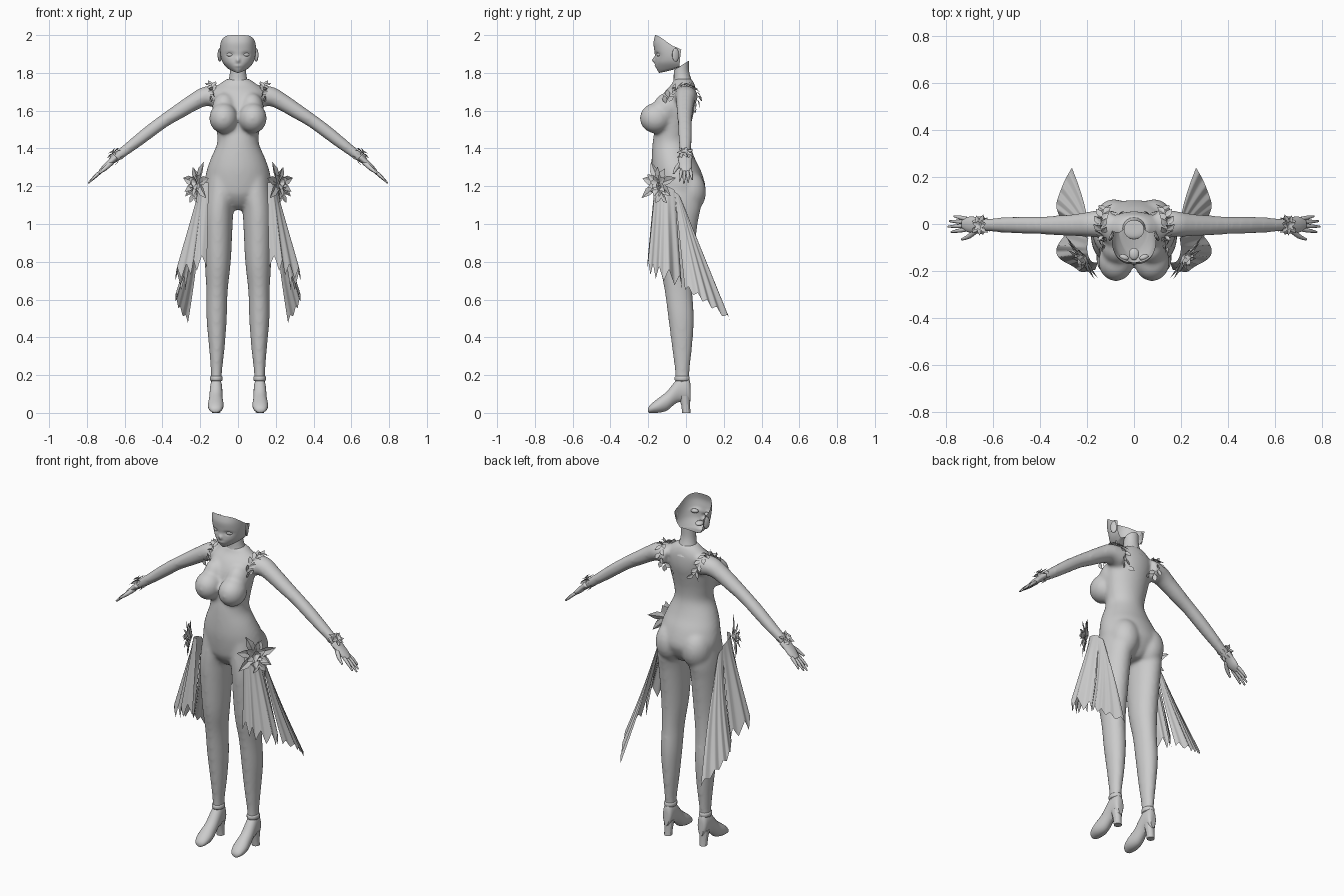
import bpy, bmesh, math
from mathutils import Vector as V, Matrix

if "Cube" in bpy.data.objects:
    bpy.data.objects.remove(bpy.data.objects["Cube"])

mat = bpy.data.materials.new("plain_grey")
mat.diffuse_color = (0.6, 0.6, 0.6, 1)
mat.use_nodes = True
mat.node_tree.nodes["Principled BSDF"].inputs["Base Color"].default_value = mat.diffuse_color


def finish(name, bm, smooth=True, mirror=False, recalc=True):
    if recalc:
        bmesh.ops.recalc_face_normals(bm, faces=bm.faces)
    me = bpy.data.meshes.new(name)
    bm.to_mesh(me)
    bm.free()
    me.materials.append(mat)
    for p in me.polygons:
        p.use_smooth = smooth
    ob = bpy.data.objects.new(name, me)
    bpy.context.collection.objects.link(ob)
    if mirror:
        ob.modifiers.new("mirror", 'MIRROR').use_mirror_merge = False
    return ob


def spline(pts, steps=4):
    """Catmull-Rom through tuples of any length."""
    out = []
    for i in range(len(pts) - 1):
        a, b, c, d = pts[max(i - 1, 0)], pts[i], pts[i + 1], pts[min(i + 2, len(pts) - 1)]
        for k in range(steps):
            t = k / steps
            out.append(tuple(0.5 * (2 * q + (r - p) * t + (2 * p - 5 * q + 4 * r - s) * t * t
                                    + (3 * q - p - 3 * r + s) * t ** 3) for p, q, r, s in zip(a, b, c, d)))
    return out + [tuple(pts[-1])]


def loft(bm, rings, n=20, caps=True):
    """rings: (centre, half axis u, half axis v)"""
    rows = [[bm.verts.new(c + u * math.cos(2 * math.pi * i / n) + v * math.sin(2 * math.pi * i / n))
             for i in range(n)] for c, u, v in rings]
    for a, b in zip(rows, rows[1:]):
        for i in range(n):
            bm.faces.new((a[i], a[(i + 1) % n], b[(i + 1) % n], b[i]))
    if caps:
        bm.faces.new(rows[0])
        bm.faces.new(rows[-1])


def ball(bm, c, r, rot=Matrix()):
    bmesh.ops.create_uvsphere(bm, u_segments=20, v_segments=12, radius=1,
                              matrix=Matrix.Translation(c) @ rot @ Matrix.Diagonal((*r, 1)))


def limb(bm, pts, n=16, flat=1.0, steps=4):
    """tube through (x, y, z, radius); flat scales the y axis"""
    p = spline(pts, steps)
    rings = []
    for i, q in enumerate(p):
        d = (V(p[min(i + 1, len(p) - 1)][:3]) - V(p[max(i - 1, 0)][:3])).normalized()
        side = d.cross(V((0, 1, 0))).normalized()
        rings.append((V(q[:3]), side * q[3], d.cross(side) * q[3] * flat))
    loft(bm, rings, n)


# body: torso, bust, seat, legs and arms fused into one skin
bm = bmesh.new()
torso = [(1.075, .03, -.09, .03), (1.1, .085, -.125, .06), (1.15, .158, -.16, .09), (1.2, .178, -.172, .103),
         (1.28, .167, -.182, .08), (1.35, .143, -.182, .046), (1.43, .11, -.177, .021), (1.5, .115, -.167, .023),
         (1.57, .126, -.16, .037), (1.64, .134, -.145, .052), (1.7, .137, -.113, .053), (1.74, .1, -.076, .045),
         (1.77, .057, -.064, .031)]
loft(bm, [(V((0, (f + b) / 2, z)), V((w, 0, 0)), V((0, (b - f) / 2, 0))) for z, w, f, b in spline(torso)], 32)
legs = [(1.25, .085, -.045, .08, .11), (1.15, .094, -.042, .084, .122), (1.08, .103, -.044, .08, .122),
        (1.0, .106, -.05, .078, .112), (.8, .107, -.052, .069, .09), (.65, .111, -.04, .057, .074),
        (.5, .113, -.026, .054, .068), (.35, .112, -.021, .042, .054), (.22, .114, -.02, .03, .039),
        (.16, .115, -.02, .03, .038)]
arm = [(.1, 0, 1.672, .06), (.17, 0, 1.676, .053), (.23, -.004, 1.648, .046), (.31, -.006, 1.598, .041),
       (.39, -.006, 1.547, .036), (.47, -.005, 1.488, .035), (.56, -.004, 1.418, .031), (.67, -.005, 1.335, .023)]
for s in (1, -1):
    ball(bm, (s * .077, -.16, 1.56), (.076, .085, .081))
    ball(bm, (s * .072, -.1, 1.61), (.066, .075, .085))
    ball(bm, (s * .085, .013, 1.17), (.085, .094, .115))
    loft(bm, [(V((s * x, y, z)), V((a, 0, 0)), V((0, b, 0))) for z, x, y, a, b in spline(legs)], 24)
    limb(bm, [(s * x, y, z, r) for x, y, z, r in arm], 16, 1.08)
body = finish("body", bm)
m = body.modifiers.new("fuse", 'REMESH')
m.mode, m.voxel_size, m.use_smooth_shade = 'VOXEL', .009, True
m = body.modifiers.new("soften", 'SMOOTH')
m.factor, m.iterations = .5, 14

# open neck tube, higher at the back
bm = bmesh.new()
loft(bm, [(V((0, y, z)), V((r, 0, 0)), V((0, r * .95, t))) for z, y, r, t in
          spline([(1.71, -.012, .07, 0), (1.76, -.018, .051, 0), (1.8, -.024, .043, .008), (1.84, -.024, .042, .025)])],
     20, False)
finish("neck", bm)

# face: a front shell left open at the top and back, jaw closed towards the neck
rows = spline([(1.80, .026, -.142), (1.82, .052, -.155), (1.85, .078, -.163), (1.88, .09, -.163), (1.92, .095, -.168),
               (1.96, .094, -.172), (2.0, .09, -.164)], 6)


def face_at(z):
    r = min(rows, key=lambda q: abs(q[0] - z))
    i = rows.index(r)
    o = rows[min(max(i + (1 if z > r[0] else -1), 0), len(rows) - 1)]
    t = abs(z - r[0]) / abs(o[0] - r[0]) if o != r else 0
    return r[1] + (o[1] - r[1]) * t, r[2] + (o[2] - r[2]) * t


bm = bmesh.new()
grid = [[], []]
for j in range(37):
    row = []
    for i in range(41):
        th = (i / 40 - .5) * math.pi * 1.06
        k, sn, c = 1 - math.cos(th), math.sin(th), math.cos(th)
        lo, hi = 1.80 + .03 * k, 2.0 - .066 * k ** 1.7
        z = lo + (hi - lo) * j / 36
        w, f = face_at(z)
        box = 1 - .22 * j / 36                      # squarer brow, rounder jaw
        x = w * math.copysign(abs(sn) ** box, sn)
        y = -.048 + (f + .048) * math.copysign(abs(c) ** (box - .08), c)
        y -= .017 * math.exp(-(x / .009) ** 2 - ((z - 1.868) / .014) ** 2)      # nose
        y -= .005 * math.exp(-(x / .018) ** 2 - ((z - 1.837) / .007) ** 2)      # lips
        y += .009 * math.exp(-((abs(x) - .042) / .02) ** 2 - ((z - 1.897) / .012) ** 2)  # eye sockets
        row.append(bm.verts.new((x, y, z)))
        if j == 0:
            n = V((.041 * sn, -.024 - .04 * c, 1.818 + .018 * k))
            grid[0].append(bm.verts.new(n))
            grid[1].append(bm.verts.new(n.lerp(V((x, y, z - .002)), .6)))
    grid.append(row)
for a, b in zip(grid, grid[1:]):
    for i in range(40):
        bm.faces.new((a[i], a[i + 1], b[i + 1], b[i]))
finish("face", bm, recalc=False)

# eyes, ears and the mouth pouch inside the open head
bm = bmesh.new()
ball(bm, (.042, -.142, 1.897), (.021, .012, .012), Matrix.Rotation(math.radians(20), 4, 'Z'))
finish("eyes", bm, mirror=True)
bm = bmesh.new()
ball(bm, (.097, -.055, 1.895), (.008, .02, .036), Matrix.Rotation(math.radians(25), 4, 'Z'))
finish("ears", bm, mirror=True)
bm = bmesh.new()
ball(bm, (0, -.128, 1.84), (.022, .026, .013))
finish("mouth_pouch", bm)

# hands: flat palm, four fingers and a thumb
bm = bmesh.new()
limb(bm, [(.645, -.005, 1.355, .019), (.675, -.004, 1.328, .017), (.705, -.002, 1.298, .016), (.73, 0, 1.277, .01)],
     14, 2.1)
for y0, y1, x, z in ((.022, .033, .768, 1.235), (.008, .012, .787, 1.222), (-.008, -.011, .793, 1.216),
                     (-.023, -.034, .78, 1.228)):
    limb(bm, [(.715, y0, 1.287, .0095), ((.715 + x) / 2, (y0 + y1) / 2, (1.292 + z) / 2, .0085), (x, y1, z, .004)], 8)
limb(bm, [(.67, -.022, 1.325, .014), (.70, -.05, 1.297, .011), (.735, -.066, 1.268, .005)], 8)
finish("hands", bm, mirror=True)

# heeled shoes: body lofted heel to toe, heel block, ankle strap
bm = bmesh.new()
shoe = [(.024, .06, .15, .016), (.012, .058, .19, .028), (-.03, .058, .195, .032), (-.06, .045, .165, .034),
        (-.1, .012, .115, .037), (-.14, .001, .083, .042), (-.175, 0, .056, .037), (-.195, 0, .036, .025),
        (-.202, .006, .022, .008)]
loft(bm, [(V((.115 - y * .02, y, (a + b) / 2)), V((w, 0, 0)), V((0, 0, (b - a) / 2)))
          for y, a, b, w in spline(shoe, 3)], 18)
loft(bm, [(V((.116, y, z)), V((r, 0, 0)), V((0, r, 0))) for z, y, r in
          ((0, .002, .022), (.04, -.002, .023), (.09, -.008, .03))], 12)
finish("shoes", bm, mirror=True).modifiers.new("edges", 'EDGE_SPLIT')
bm = bmesh.new()
loft(bm, [(V((.115, -.02, z)), V((r, 0, 0)), V((0, r * 1.22, 0))) for z, r in
          ((.17, .03), (.175, .033), (.19, .033), (.195, .03))], 18)
finish("ankle_straps", bm, mirror=True)


def leaf(bm, base, d, n, length, width):
    """folded pointed petal growing from base along d, facing n"""
    d, n = V(d).normalized(), V(n).normalized()
    s = d.cross(n).normalized() * width / 2
    b = V(base)
    mid = [bm.verts.new(b + d * length * t + n * h * length) for t, h in ((0, 0), (.45, .06), (1, .05))]
    for k in (1, -1):
        e = [bm.verts.new(b + d * length * t + s * k * w + n * .12 * length) for t, w in ((.3, .85), (.6, .9))]
        for q in (mid[0], mid[1], e[1], e[0]), (mid[1], mid[2], e[1]):
            bm.faces.new(q if k > 0 else q[::-1])


def flower(bm, c, n, layers):
    n = V(n).normalized()
    u = n.cross(V((0, 0, 1))).normalized()
    v = u.cross(n)
    for count, length, width, lift, turn in layers:
        for i in range(count):
            a = 2 * math.pi * (i + turn) / count
            d = u * math.cos(a) + v * math.sin(a) + n * lift
            leaf(bm, V(c) + n * lift * .02, d, n, length * (1 + .2 * math.sin(i * 2.3)), width)


# hip blossoms
bm = bmesh.new()
flower(bm, (.203, -.135, 1.215), (.8, -.6, .1), [(7, .11, .05, .12, .25), (6, .08, .04, .4, .6), (5, .045, .03, .9, .1)])
flower(bm, (.22, -.125, 1.165), (.8, -.55, -.2), [(5, .06, .032, .3, .2)])
finish("hip_blossoms", bm, False, True, False)

# wrist blossoms: cuff of leaves round the wrist with a flower on top
bm = bmesh.new()
axis, up = V((.76, 0, -.65)), V((.65, 0, .76))
for i in range(10):
    a = 2 * math.pi * i / 10
    out = up * math.cos(a) + V((0, 1, 0)) * math.sin(a)
    leaf(bm, V((.645, -.005, 1.357)) + out * .022, axis * (1 if i % 2 else -1) + out * .15, out, .04, .024)
flower(bm, (.655, -.005, 1.374), up, [(7, .045, .024, .05, 0), (5, .028, .018, .4, .5)])
finish("wrist_blossoms", bm, False, True, False)

# shoulder trim: jagged leaves seated on the skin in an arc over each shoulder
bm = bmesh.new()
skin = body.evaluated_get(bpy.context.evaluated_depsgraph_get())
arc = spline([(.122, -.105, 1.635), (.132, -.085, 1.69), (.137, -.045, 1.73), (.14, 0, 1.74), (.132, .04, 1.71),
              (.115, .056, 1.66), (.085, .056, 1.61)], 3)
for i, p in enumerate(arc):
    hit, loc, out, _ = skin.closest_point_on_mesh(V(p))
    t = (V(arc[min(i + 1, len(arc) - 1)]) - V(arc[max(i - 1, 0)])).normalized()
    across = t.cross(out).normalized()
    across *= 1 if across.x > 0 else -1
    leaf(bm, loc + out * .003, across * (.8 if i % 2 else -.5) + t * .8 + out * .2, out, .046, .028)
    if i in (5, 8, 10):
        leaf(bm, loc, across * .5 + out + t * .3 * (-1) ** i, t, .036, .022)
finish("shoulder_trim", bm, False, True, False)


# skirt panels: pleated sheets from the hip to a jagged hem
def panel(name, top, hem, folds, teeth, jag, depth, bow=0, n=48, rows=10):
    bm = bmesh.new()
    step = n // (len(top) - 1)
    a, b = spline(top, step), spline(hem, step)
    grid = []
    for i, (p, q) in enumerate(zip(a, b)):
        p, q = V(p), V(q)
        u = i / (len(a) - 1)
        tooth = (1 - abs((u * teeth) % 1 - .5) * 2) * jag      # points at the ends and between
        out = V((.8, -.3, 0)) * depth * math.sin(u * folds * 2 * math.pi)
        q = q + V((0, 0, tooth))
        grid.append([bm.verts.new(p.lerp(q, k / rows) + out * (k / rows)
                                  + V((-bow * math.sin(math.pi * k / rows), 0, 0))) for k in range(rows + 1)])
    for c, d in zip(grid, grid[1:]):
        for k in range(rows):
            bm.faces.new((c[k], d[k], d[k + 1], c[k + 1]))
    finish(name, bm, True, True, False)


panel("front_skirt", [(.155, -.165, 1.22), (.18, -.16, 1.22), (.195, -.135, 1.21), (.2, -.1, 1.2), (.195, -.06, 1.18)],
      [(.165, -.195, .77), (.235, -.2, .74), (.3, -.16, .71), (.325, -.09, .69), (.28, -.02, .645)], 2, 6, .07, .012)
panel("rear_skirt", [(.19, -.03, 1.14), (.192, -.035, 1.15), (.195, -.045, 1.16), (.2, -.06, 1.17)],
      [(.265, .24, .475), (.305, .155, .54), (.335, .07, .6), (.3, -.005, .65)], 1, 5, .03, .006, .01)
